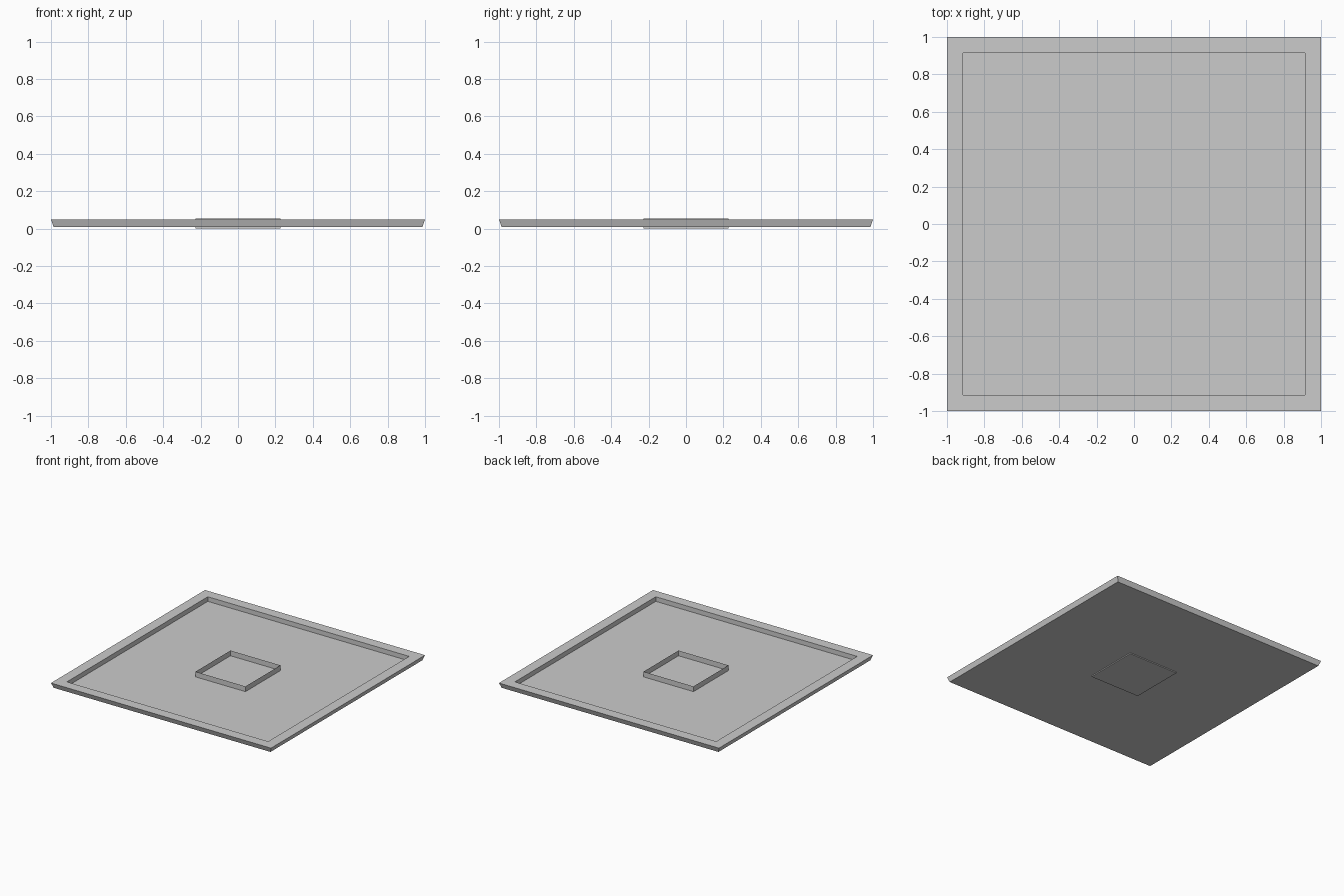
import bpy, bmesh

if "Cube" in bpy.data.objects:
    bpy.data.objects.remove(bpy.data.objects["Cube"])


def square_shell(name, profile, cap_start=False, cap_end=False):
    """Join stacked square loops given as (half width, height)."""
    bm = bmesh.new()
    loops = [[bm.verts.new((sx * h, sy * h, z))
              for sx, sy in ((-1, -1), (1, -1), (1, 1), (-1, 1))]
             for h, z in profile]
    for a, b in zip(loops, loops[1:]):
        for i in range(4):
            j = (i + 1) % 4
            bm.faces.new((a[i], a[j], b[j], b[i]))
    if cap_start:
        bm.faces.new(loops[0][::-1])
    if cap_end:
        bm.faces.new(loops[-1])
    mesh = bpy.data.meshes.new(name)
    bm.to_mesh(mesh)
    bm.free()
    obj = bpy.data.objects.new(name, mesh)
    bpy.context.collection.objects.link(obj)
    return obj


# Shallow tray: underside, sloped outer side, flat rim, inner wall, floor
square_shell("tray", [(0.985, 0.008), (1.0, 0.049), (0.915, 0.049), (0.915, 0.011)],
             cap_start=True, cap_end=True)

# Thin open-topped square in the middle, poking slightly below the tray
square_shell("centre_frame", [(0.227, 0.0), (0.227, 0.054)], cap_start=True)
